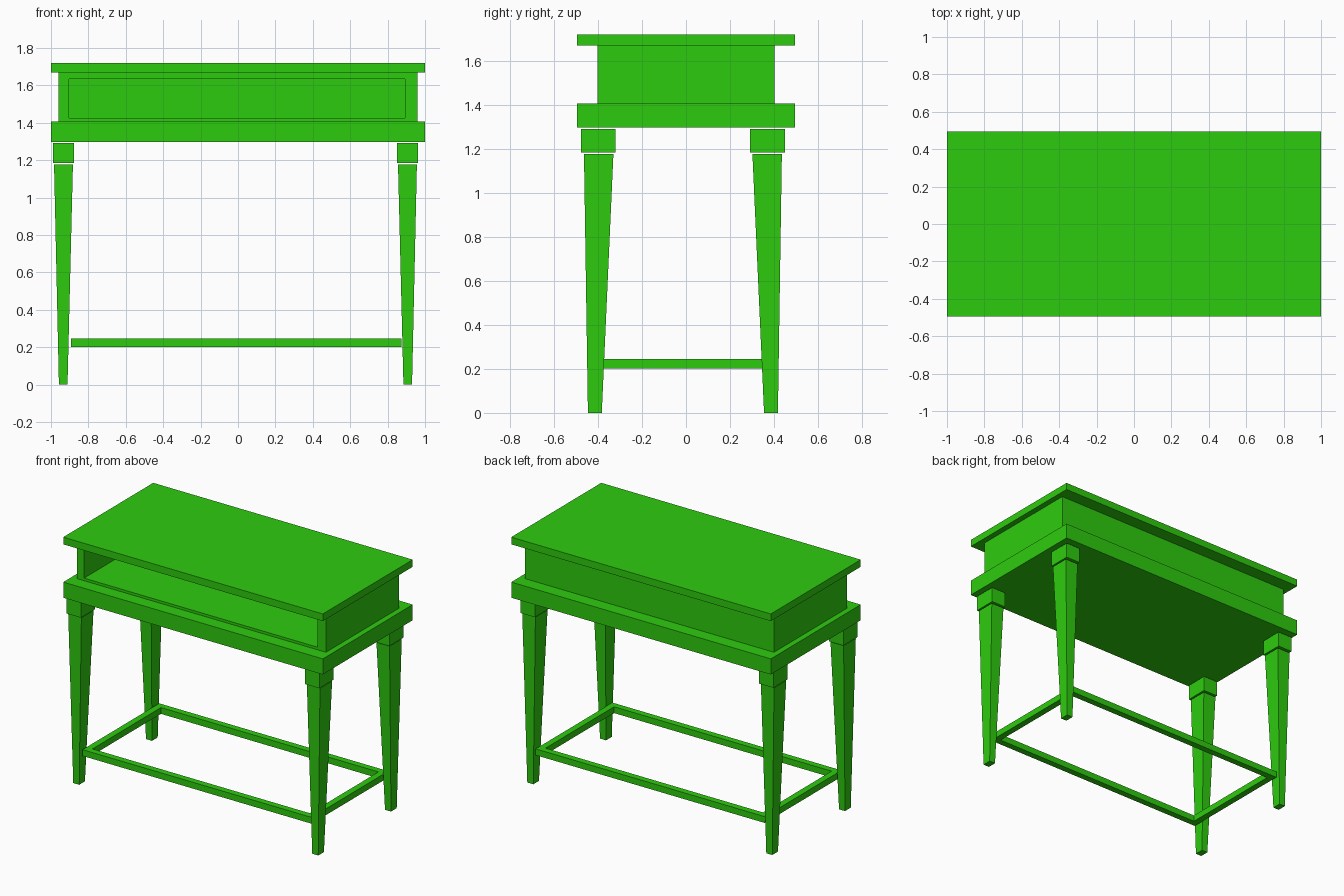
import bpy
import bmesh
from mathutils import Vector

if "Cube" in bpy.data.objects:
    bpy.data.objects.remove(bpy.data.objects["Cube"], do_unlink=True)

# One flat green paint for everything
GREEN = (0.027, 0.60, 0.0045, 1)
paint = bpy.data.materials.new("green_paint")
paint.use_nodes = True
paint.diffuse_color = GREEN
paint.node_tree.nodes["Principled BSDF"].inputs["Base Color"].default_value = GREEN


def box_mesh(x, y, z):
    """Box from (min, max) ranges on each axis."""
    bm = bmesh.new()
    bmesh.ops.create_cube(bm, size=1)
    for v in bm.verts:
        v.co = Vector([r[0] if c < 0 else r[1] for c, r in zip(v.co, (x, y, z))])
    return bm


def finish(name, bm):
    bmesh.ops.recalc_face_normals(bm, faces=bm.faces)
    mesh = bpy.data.meshes.new(name)
    bm.to_mesh(mesh)
    bm.free()
    mesh.materials.append(paint)
    ob = bpy.data.objects.new(name, mesh)
    bpy.context.collection.objects.link(ob)
    return ob


# Table top and the apron slab beneath the case
finish("table_top", box_mesh((-1, 1), (-0.495, 0.495), (1.67, 1.72)))
finish("apron", box_mesh((-1, 1), (-0.495, 0.495), (1.298, 1.407)))

# Open-fronted case: inset the front face, fit it to the opening, push it back
bm = box_mesh((-0.96, 0.96), (-0.403, 0.403), (1.407, 1.67))
bm.normal_update()
front = min(bm.faces, key=lambda f: f.calc_center_median().y)
bmesh.ops.inset_region(bm, faces=[front], thickness=0.03)
for v in front.verts:
    v.co.x = -0.904 if v.co.x < 0 else 0.893
    v.co.z = 1.425 if v.co.z < 1.54 else 1.633
hole = bmesh.ops.extrude_discrete_faces(bm, faces=[front])["faces"][0]
bmesh.ops.translate(bm, verts=hole.verts, vec=(0, 0.75, 0))
finish("case", bm)

# Tapered legs with square caps, mirrored around a slightly shifted centre
CX, CY = -0.0135, -0.014
for side, sx in (("left", 1), ("right", -1)):
    for end, sy in (("front", -1), ("back", 1)):
        def leg_range(centre, sign, inner, outer):
            return sorted((centre + sign * inner, centre + sign * outer))

        finish(f"{end}_{side}_leg_cap", box_mesh(
            leg_range(CX, sx, 0.863, 0.975), leg_range(CY, sy, 0.306, 0.464), (1.185, 1.292)))

        bm = box_mesh(leg_range(CX, sx, 0.869, 0.970),
                      leg_range(CY, sy, 0.316, 0.450), (0, 1.178))
        foot_x = leg_range(CX, sx, 0.898, 0.944)
        foot_y = leg_range(CY, sy, 0.369, 0.432)
        mid_x, mid_y = CX + sx * 0.92, CY + sy * 0.383
        for v in bm.verts:
            if v.co.z < 0.5:
                v.co.x = foot_x[v.co.x > mid_x]
                v.co.y = foot_y[v.co.y > mid_y]
        finish(f"{end}_{side}_leg", bm)

# Low stretcher frame between the legs
RAIL_Z, W = (0.202, 0.246), 0.045
X0, X1, Y0, Y1 = -0.893, 0.873, -0.436, 0.408
for name, x, y in (
    ("front_stretcher", (X0, X1), (Y0, Y0 + W)),
    ("back_stretcher", (X0, X1), (Y1 - W, Y1)),
    ("right_stretcher", (X0, X0 + W), (Y0 + W, Y1 - W)),
    ("left_stretcher", (X1 - W, X1), (Y0 + W, Y1 - W)),
):
    finish(name, box_mesh(x, y, RAIL_Z))
